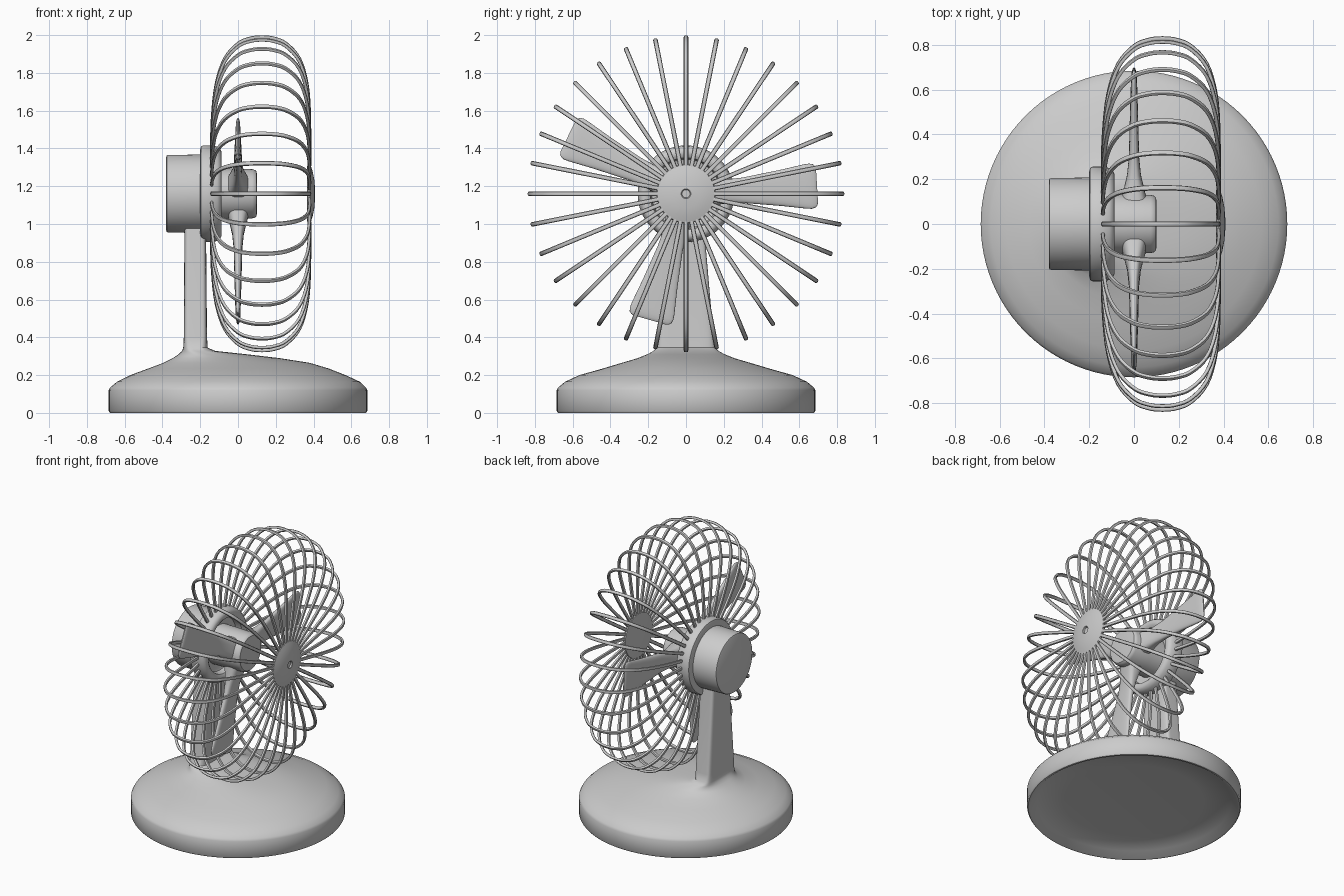
import bpy, bmesh
from math import sin, cos, pi, radians
from mathutils import Vector, Matrix

if "Cube" in bpy.data.objects:
    bpy.data.objects.remove(bpy.data.objects["Cube"])

AXIS_Z = 1.16  # height of the fan axis


def skin(bm, rings):
    """Join a list of equal-length point rings into a capped tube."""
    vs = [[bm.verts.new(p) for p in ring] for ring in rings]
    n = len(vs[0])
    for a, b in zip(vs, vs[1:]):
        for i in range(n):
            j = (i + 1) % n
            bm.faces.new((a[i], a[j], b[j], b[i]))
    bm.faces.new(vs[0])
    bm.faces.new(vs[-1])


def finish(bm, name, angle=35):
    bmesh.ops.recalc_face_normals(bm, faces=bm.faces)
    me = bpy.data.meshes.new(name)
    bm.to_mesh(me)
    bm.free()
    ob = bpy.data.objects.new(name, me)
    bpy.context.collection.objects.link(ob)
    bpy.ops.object.select_all(action='DESELECT')
    ob.select_set(True)
    bpy.context.view_layer.objects.active = ob
    bpy.ops.object.shade_smooth_by_angle(angle=radians(angle))
    return ob


def oval(rx, ry, e, n):
    """Superellipse outline: e = 2 is an ellipse, larger is boxier."""
    def p(v):
        return abs(v) ** (2 / e) * (1 if v >= 0 else -1)
    return [(rx * p(cos(2 * pi * i / n)), ry * p(sin(2 * pi * i / n))) for i in range(n)]


def lathe(name, profile, n=64):
    """Revolve (x, radius) points about the fan axis."""
    bm = bmesh.new()
    skin(bm, [[(x, r * cos(2 * pi * i / n), AXIS_Z + r * sin(2 * pi * i / n))
               for i in range(n)] for x, r in profile])
    return finish(bm, name)


def smooth_path(pts, steps):
    """Catmull-Rom curve through the points."""
    p = [Vector(q) for q in pts]
    p = [2 * p[0] - p[1]] + p + [2 * p[-1] - p[-2]]
    out = []
    for a, b, c, d in zip(p, p[1:], p[2:], p[3:]):
        for s in range(steps):
            t = s / steps
            out.append(0.5 * (2 * b + (c - a) * t + (2 * a - 5 * b + 4 * c - d) * t ** 2
                              + (3 * b - a - 3 * c + d) * t ** 3))
    return out + [p[-2]]


# Base flowing into the stand: z, left x, right x, half depth, boxiness
sections = [
    (0.05, -0.45, 0.45, 0.45, 2), (0.035, -0.62, 0.62, 0.62, 2),
    (0.0, -0.665, 0.665, 0.665, 2), (0.0, -0.678, 0.678, 0.678, 2),
    (0.01, -0.685, 0.685, 0.685, 2), (0.12, -0.685, 0.685, 0.685, 2),
    (0.135, -0.677, 0.677, 0.677, 2), (0.165, -0.64, 0.645, 0.64, 2),
    (0.2, -0.57, 0.57, 0.565, 2), (0.235, -0.475, 0.48, 0.44, 2),
    (0.265, -0.395, 0.38, 0.34, 2), (0.29, -0.345, 0.22, 0.255, 2.2),
    (0.31, -0.315, 0.05, 0.205, 2.6), (0.328, -0.296, -0.12, 0.172, 3.5),
    (0.345, -0.29, -0.16, 0.155, 5), (0.4, -0.287, -0.164, 0.146, 7),
    (1.05, -0.283, -0.17, 0.09, 7)]
bm = bmesh.new()
skin(bm, [[((xl + xr) / 2 + x, y, z) for x, y in oval((xr - xl) / 2, ry, e, 96)]
          for z, xl, xr, ry, e in sections])
finish(bm, "base_and_stand", 40)

# Motor housing, cage mounting ring, hub and front cap
lathe("motor_housing", [(-0.38, 0.195), (-0.377, 0.202), (-0.37, 0.205), (-0.18, 0.208)])
lathe("mounting_ring", [(-0.2, 0.235), (-0.196, 0.25), (-0.185, 0.256), (-0.14, 0.256),
                        (-0.11, 0.25), (-0.095, 0.24), (-0.088, 0.225), (-0.09, 0.205),
                        (-0.1, 0.19), (-0.14, 0.182), (-0.145, 0.17)])
lathe("hub", [(-0.15, 0.135), (-0.05, 0.134), (0.075, 0.13), (0.09, 0.126),
              (0.098, 0.118), (0.1, 0.105)])
lathe("front_cap", [(0.366, 0.145), (0.368, 0.153), (0.376, 0.156), (0.385, 0.152),
                    (0.395, 0.12), (0.404, 0.075), (0.408, 0.026), (0.406, 0.023),
                    (0.396, 0.021)])

# Flat blades: radius, half width, half thickness
blade = [(0.1, 0.075, 0.06), (0.16, 0.068, 0.045), (0.22, 0.063, 0.031),
         (0.3, 0.067, 0.023), (0.5, 0.095, 0.018), (0.63, 0.117, 0.014),
         (0.66, 0.12, 0.013), (0.68, 0.115, 0.01), (0.69, 0.105, 0.007),
         (0.695, 0.09, 0.003)]
for k, angle in enumerate((3.5, 154, 254)):
    place = Matrix.Translation((0, 0, AXIS_Z)) @ Matrix.Rotation(radians(angle), 4, 'X')
    bm = bmesh.new()
    skin(bm, [[place @ Vector((x, r, w)) for x, w in oval(t, hw, 3, 32)]
              for r, hw, t in blade])
    finish(bm, f"blade_{k + 1}", 50)

# Wire cage: 32 bent wires, path as (x, radius)
path = smooth_path([(-0.14, 0.2), (-0.135, 0.4), (-0.115, 0.58), (-0.07, 0.715),
                    (0.0, 0.795), (0.065, 0.823), (0.127, 0.83), (0.19, 0.823),
                    (0.255, 0.795), (0.325, 0.715), (0.365, 0.58), (0.378, 0.4),
                    (0.378, 0.12)], 4)
bm = bmesh.new()
WIRES = 32
for k in range(WIRES):
    place = (Matrix.Translation((0, 0, AXIS_Z))
             @ Matrix.Rotation(2 * pi * k / WIRES, 4, 'X'))
    rings = []
    for i, q in enumerate(path):
        t = (path[min(i + 1, len(path) - 1)] - path[max(i - 1, 0)]).normalized()
        nrm = Vector((-t.y, t.x))
        rings.append([place @ Vector((q.x + nrm.x * u, v, q.y + nrm.y * u))
                      for u, v in oval(0.009, 0.012, 2.5, 8)])
    skin(bm, rings)
finish(bm, "cage_wires", 50)
